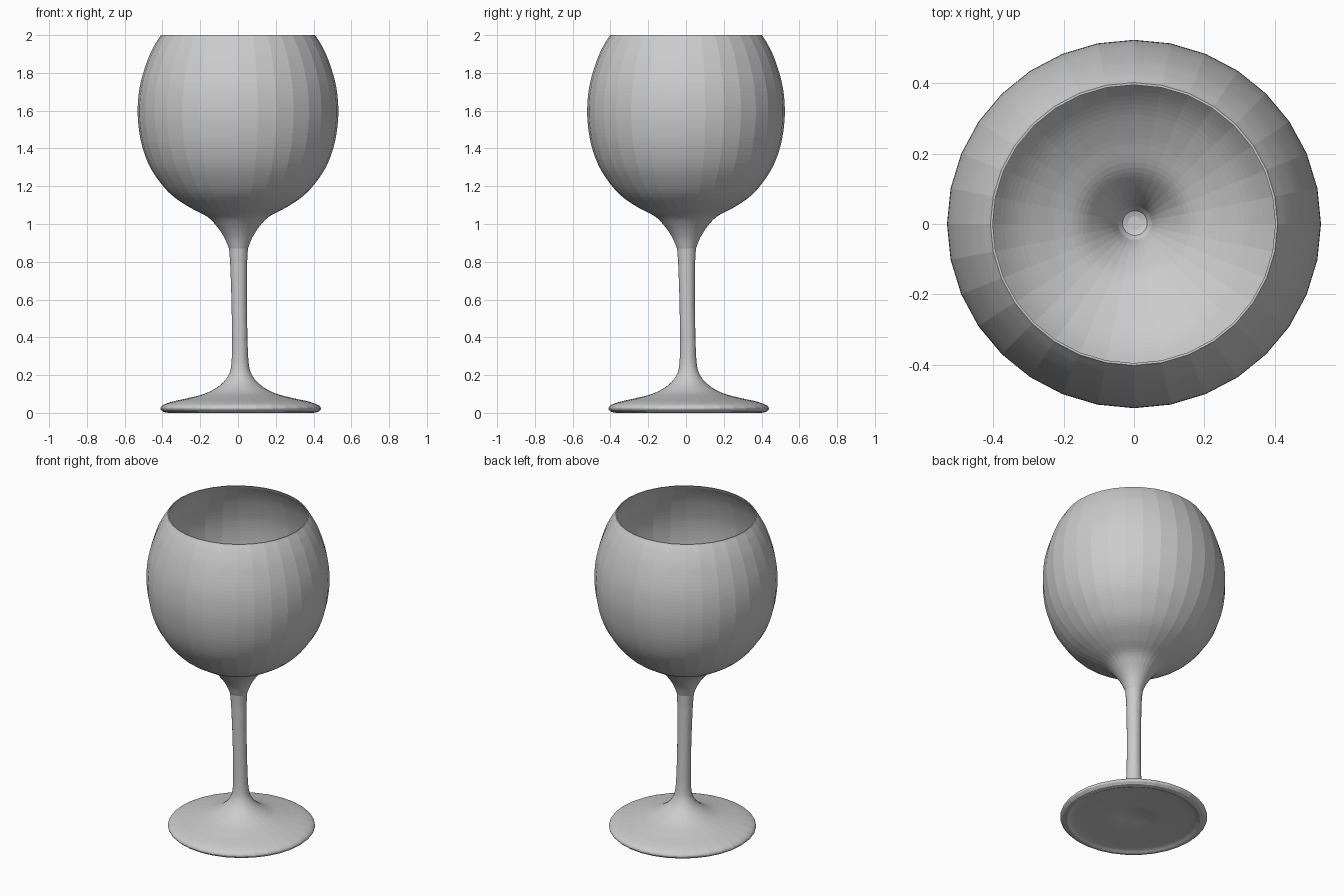
import bpy, bmesh, math
from mathutils import Vector

cube = bpy.data.objects.get("Cube")
if cube:
    bpy.data.objects.remove(cube, do_unlink=True)

SIDES = 32
WALL = 0.008

glass = bpy.data.materials.new("pale_grey_glass")
glass.use_nodes = True
colour = (0.6, 0.6, 0.6, 1)
glass.diffuse_color = colour
glass.node_tree.nodes["Principled BSDF"].inputs["Base Color"].default_value = colour


def smooth_profile(points, steps=5):
    """Catmull-Rom curve through (radius, height) points."""
    p = [Vector(q) for q in points]
    p = [p[0] * 2 - p[1]] + p + [p[-1] * 2 - p[-2]]
    out = []
    for a, b, c, d in zip(p, p[1:], p[2:], p[3:]):
        for i in range(steps):
            t = i / steps
            out.append(0.5 * (2 * b + (c - a) * t + (2 * a - 5 * b + 4 * c - d) * t * t
                              + (3 * b - a - 3 * c + d) * t ** 3))
    return out + [p[-2]]


def inset(profile, dist):
    """Move a profile towards its inner side."""
    out = []
    for i, q in enumerate(profile):
        t = (profile[min(i + 1, len(profile) - 1)] - profile[max(i - 1, 0)]).normalized()
        out.append(Vector((max(q.x - t.y * dist, 0.004), q.y + t.x * dist)))
    return out


def centre(z):
    """The stem leans slightly, so the foot sits off the bowl's axis."""
    lean = 0.014 * max(0.0, 1.05 - z)
    return Vector((lean, lean, z))


def lathe(name, profile):
    """Revolve a profile, closing both ends with a point on the axis."""
    bm = bmesh.new()
    rings = []
    for r, z in profile:
        squash = 1 - 0.015 * min(1, max(0, z - 1) * 4)
        ring = []
        for k in range(SIDES):
            a = 2 * math.pi * k / SIDES
            ring.append(bm.verts.new(centre(z) + Vector((r * math.cos(a), r * squash * math.sin(a), 0))))
        rings.append(ring)
    for low, high in zip(rings, rings[1:]):
        for k in range(SIDES):
            n = (k + 1) % SIDES
            bm.faces.new((low[k], low[n], high[n], high[k]))
    for ring, z in ((rings[0], profile[0][1]), (rings[-1], profile[-1][1])):
        tip = bm.verts.new(centre(z))
        for k in range(SIDES):
            bm.faces.new((ring[k], ring[(k + 1) % SIDES], tip))
    bmesh.ops.recalc_face_normals(bm, faces=bm.faces)
    mesh = bpy.data.meshes.new(name)
    bm.to_mesh(mesh)
    bm.free()
    mesh.materials.append(glass)
    obj = bpy.data.objects.new(name, mesh)
    bpy.context.collection.objects.link(obj)
    return obj


# Underside of the foot, slightly hollow in the middle
underside = smooth_profile([(0.01, 0.04), (0.06, 0.035), (0.14, 0.022), (0.26, 0.017),
                            (0.35, 0.012), (0.385, 0.0)], 4)
# Foot and stem
foot_stem = smooth_profile([(0.41, 0.005), (0.425, 0.022), (0.41, 0.042), (0.36, 0.06),
                            (0.27, 0.08), (0.18, 0.105), (0.11, 0.145), (0.065, 0.195),
                            (0.046, 0.26), (0.041, 0.4), (0.041, 0.6), (0.045, 0.8)])
# Outside of the bowl, from the stem to the rim
bowl_points = [(0.05, 0.87), (0.075, 0.93), (0.115, 0.99), (0.165, 1.04), (0.25, 1.085),
               (0.335, 1.14), (0.40, 1.205), (0.465, 1.3), (0.507, 1.41), (0.528, 1.53),
               (0.53, 1.64), (0.515, 1.75), (0.478, 1.87), (0.44, 1.95), (0.408, 2.0)]
bowl = smooth_profile(bowl_points)
# Inside of the bowl, a thin wall away, ending in a rounded well
inside = inset(bowl, WALL)
inside[-1].y = 2.0
well = [Vector((0.02, 0.862)), Vector((0.035, 0.867))]
inside = well + inside[1:]

lathe("wine_glass", underside + foot_stem + bowl + inside[::-1])
